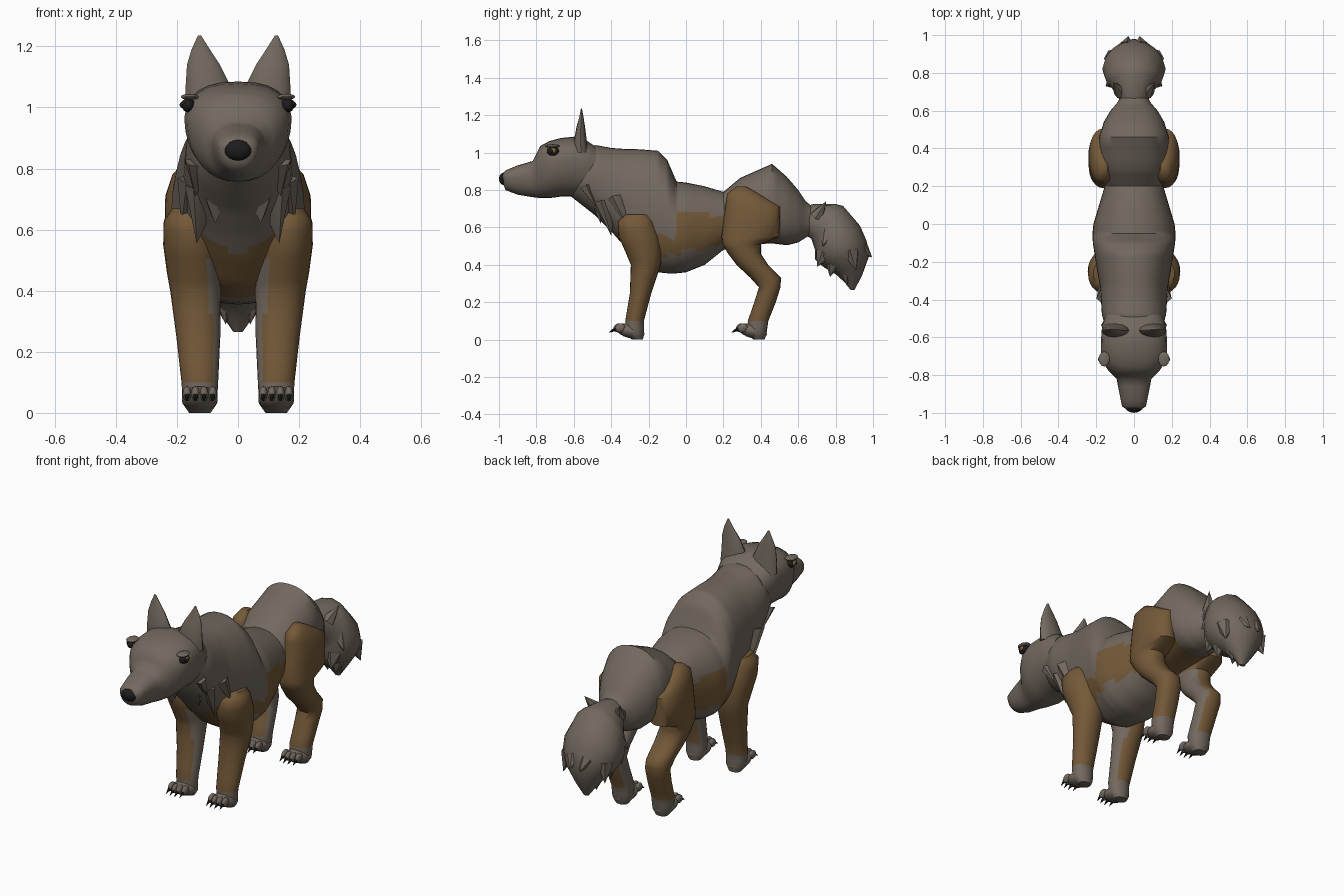
import bpy, bmesh, math
from mathutils import Vector, Matrix


def material(name, rgb):
    m = bpy.data.materials.new(name)
    m.diffuse_color = (*rgb, 1)
    return m


GREY = material("grey_fur", (0.17, 0.14, 0.113))
BROWN = material("brown_fur", (0.175, 0.10, 0.040))
BLACK = material("black", (0.012, 0.012, 0.013))
AMBER = material("amber", (0.25, 0.14, 0.03))


def finish(bm, name, mats, rule=None, angle=50):
    bmesh.ops.recalc_face_normals(bm, faces=bm.faces[:])
    bm.normal_update()
    if rule:
        for f in bm.faces:
            f.material_index = int(rule(f.calc_center_median(), f.normal))
    me = bpy.data.meshes.new(name)
    bm.to_mesh(me)
    bm.free()
    for m in mats:
        me.materials.append(m)
    me.shade_smooth()
    me.set_sharp_from_angle(angle=math.radians(angle))
    ob = bpy.data.objects.new(name, me)
    bpy.context.collection.objects.link(ob)
    return ob


def loft(name, rows, mats=(GREY,), rule=None, side=1, seg=24, sub=1, power=1.0, taper=0.0):
    """Skin oval rings; each row is y1, z1, y2, z2, half width, x centre."""
    fine = []
    for a, b in zip(rows, rows[1:]):
        for i in range(sub):
            fine.append([p + (q - p) * i / sub for p, q in zip(a, b)])
    fine.append(rows[-1])
    bm = bmesh.new()
    rings = []
    for y1, z1, y2, z2, rx, xc in fine:
        ring = []
        for k in range(seg):
            t = 2 * math.pi * k / seg
            c = math.copysign(abs(math.cos(t)) ** power, math.cos(t))
            s = math.copysign(abs(math.sin(t)) ** power, math.sin(t))
            ring.append(bm.verts.new((side * (xc + rx * c * (1 + taper * s)),
                                      (y1 + y2) / 2 + s * (y2 - y1) / 2,
                                      (z1 + z2) / 2 + s * (z2 - z1) / 2)))
        rings.append(ring)
    for a, b in zip(rings, rings[1:]):
        for k in range(seg):
            j = (k + 1) % seg
            bm.faces.new((a[k], a[j], b[j], b[k]))
    bm.faces.new(rings[0])
    bm.faces.new(rings[-1])
    return finish(bm, name, mats, rule)


def ball(name, centre, radii, mat, tilt=0.0):
    bm = bmesh.new()
    mx = (Matrix.Translation(centre) @ Matrix.Rotation(tilt, 4, 'X')
          @ Matrix.Diagonal((*radii, 1)))
    bmesh.ops.create_uvsphere(bm, u_segments=14, v_segments=9, radius=1, matrix=mx)
    return finish(bm, name, [mat])


def spike(name, base, tip, r, mat, seg=6, flat=1.0):
    base, tip = Vector(base), Vector(tip)
    d = tip - base
    mx = (Matrix.Translation((base + tip) / 2) @ d.to_track_quat('Z', 'Y').to_matrix().to_4x4()
          @ Matrix.Diagonal((1, flat, 1, 1)))
    bm = bmesh.new()
    bmesh.ops.create_cone(bm, cap_ends=True, segments=seg, radius1=r, radius2=0,
                          depth=d.length, matrix=mx)
    return finish(bm, name, [mat])


# Torso with thick mane, brown flanks and grey belly
def torso_rule(c, n):
    if c.y < -0.17:
        return c.z < 0.52 + 0.6 * abs(c.x)
    top = 0.55 if c.y < -0.05 else 0.67
    return 0.47 + 0.2 * c.y < c.z < top


def upright(y, lo, hi, w):
    return (y, lo, y, hi, w, 0)


loft("torso", [upright(*r) for r in (
    (-0.62, 0.77, 1.04, 0.11), (-0.55, 0.715, 1.03, 0.15), (-0.48, 0.66, 1.04, 0.17),
    (-0.40, 0.58, 1.025, 0.175), (-0.33, 0.50, 1.02, 0.18), (-0.25, 0.42, 1.018, 0.195),
    (-0.15, 0.36, 1.01, 0.21), (-0.10, 0.355, 0.96, 0.218), (-0.05, 0.355, 0.845, 0.22),
    (0.00, 0.36, 0.84, 0.215), (0.10, 0.40, 0.82, 0.185), (0.20, 0.48, 0.79, 0.155),
    (0.28, 0.50, 0.77, 0.14))], (GREY, BROWN), torso_rule, seg=40, sub=4, power=0.9)

# Hips rising to a hump, narrowing to the tail root
loft("hips", [upright(*r) for r in (
    (0.20, 0.49, 0.79, 0.15), (0.29, 0.505, 0.865, 0.18), (0.46, 0.515, 0.94, 0.185),
    (0.54, 0.505, 0.87, 0.16), (0.60, 0.52, 0.80, 0.125), (0.64, 0.545, 0.74, 0.09),
    (0.69, 0.57, 0.70, 0.06))], (GREY, BROWN),
    lambda c, n: c.y < 0.5 and c.z < 0.57, seg=32, sub=3, power=0.88)

# Bushy drooping tail
loft("tail", [(0.62, 0.57, 0.63, 0.71, 0.065, 0), (0.67, 0.54, 0.68, 0.725, 0.085, 0),
              (0.69, 0.48, 0.80, 0.725, 0.13, 0), (0.69, 0.43, 0.84, 0.715, 0.15, 0),
              (0.71, 0.41, 0.93, 0.61, 0.168, 0), (0.74, 0.385, 0.965, 0.53, 0.155, 0),
              (0.80, 0.35, 0.98, 0.45, 0.11, 0), (0.85, 0.305, 0.94, 0.34, 0.055, 0),
              (0.88, 0.265, 0.90, 0.265, 0.015, 0)], seg=16)
for s in (1, -1):
    for base, tip, r in (((0.08, 0.74, 0.46), (0.09, 0.70, 0.39), 0.05),
                         ((0.07, 0.79, 0.42), (0.07, 0.77, 0.335), 0.05),
                         ((0.05, 0.85, 0.40), (0.04, 0.86, 0.29), 0.05),
                         ((0.04, 0.94, 0.49), (0.03, 0.995, 0.44), 0.04),
                         ((0.11, 0.88, 0.47), (0.13, 0.91, 0.37), 0.05),
                         ((0.07, 0.70, 0.66), (0.11, 0.75, 0.74), 0.04),
                         ((0.10, 0.76, 0.56), (0.15, 0.73, 0.50), 0.05)):
        spike("tail_tuft", (s * base[0], *base[1:]), (s * tip[0], *tip[1:]), r, GREY)

# Head and tapering muzzle
loft("head", [upright(*r) for r in (
    (-0.98, 0.84, 0.885, 0.04), (-0.965, 0.80, 0.905, 0.062), (-0.90, 0.775, 0.932, 0.075),
    (-0.82, 0.762, 0.955, 0.09), (-0.78, 0.757, 1.035, 0.13), (-0.73, 0.757, 1.062, 0.162),
    (-0.67, 0.765, 1.078, 0.172), (-0.60, 0.765, 1.085, 0.17), (-0.54, 0.76, 1.07, 0.165),
    (-0.48, 0.78, 1.03, 0.145))], seg=28, sub=2, power=0.85, taper=0.16)
ball("nose", (0, -0.972, 0.86), (0.045, 0.028, 0.034), BLACK)

# Ruff in the middle of the chest
spike("chest_tuft", (0, -0.46, 0.74), (0, -0.44, 0.64), 0.08, GREY, flat=0.6)

for s in (1, -1):
    # Pointed ears
    loft("ear", [(-0.60, 1.00, -0.52, 1.00, 0.070, 0.102), (-0.60, 1.06, -0.53, 1.06, 0.076, 0.096),
                 (-0.585, 1.14, -0.54, 1.14, 0.054, 0.113), (-0.57, 1.19, -0.548, 1.19, 0.030, 0.122),
                 (-0.562, 1.236, -0.556, 1.236, 0.005, 0.126)], side=s, seg=12)
    # Eyes with dark rims and a brow
    ball("eye_rim", (s * 0.163, -0.712, 1.008), (0.022, 0.033, 0.024), BLACK)
    ball("eye", (s * 0.167, -0.712, 1.010), (0.022, 0.022, 0.017), AMBER)
    ball("pupil", (s * 0.178, -0.718, 1.009), (0.0135, 0.011, 0.012), BLACK)
    ball("brow", (s * 0.158, -0.715, 1.035), (0.030, 0.040, 0.010), GREY)
    # Ruff tufts hanging over the chest
    for base, tip, r in (((0.11, -0.43, 0.74), (0.135, -0.40, 0.555), 0.075),
                         ((0.07, -0.48, 0.74), (0.075, -0.455, 0.62), 0.06),
                         ((0.14, -0.36, 0.76), (0.185, -0.32, 0.62), 0.075),
                         ((0.12, -0.53, 0.82), (0.14, -0.48, 0.71), 0.06)):
        spike("ruff_tuft", (s * base[0], *base[1:]), (s * tip[0], *tip[1:]), r, GREY, flat=0.6)

    # Legs: brown outside, grey inside and at the paws
    def leg_rule(c, n, s=s):
        return c.z > 0.09 and (n.x * s > -0.55 or c.z > 0.5)

    def level(z, front, back, w, x):
        return (front, z, back, z, w, x)

    loft("front_leg", [level(*r) for r in (
        (0.00, -0.29, -0.23, 0.035, 0.125), (0.03, -0.32, -0.225, 0.056, 0.125),
        (0.10, -0.325, -0.225, 0.060, 0.125), (0.25, -0.30, -0.185, 0.072, 0.130),
        (0.40, -0.295, -0.135, 0.083, 0.139), (0.46, -0.32, -0.13, 0.088, 0.145),
        (0.55, -0.36, -0.14, 0.090, 0.155), (0.63, -0.365, -0.17, 0.080, 0.163),
        (0.67, -0.33, -0.19, 0.060, 0.155))], (GREY, BROWN), leg_rule, s, sub=2)
    loft("hind_leg", [level(*r) for r in (
        (0.00, 0.36, 0.42, 0.035, 0.125), (0.03, 0.335, 0.43, 0.056, 0.125),
        (0.10, 0.33, 0.44, 0.060, 0.125), (0.20, 0.365, 0.48, 0.062, 0.130),
        (0.28, 0.39, 0.505, 0.066, 0.136), (0.33, 0.345, 0.508, 0.068, 0.140),
        (0.40, 0.27, 0.44, 0.075, 0.147), (0.46, 0.225, 0.40, 0.078, 0.153),
        (0.51, 0.195, 0.40, 0.080, 0.158), (0.55, 0.19, 0.50, 0.080, 0.162),
        (0.71, 0.21, 0.505, 0.075, 0.163), (0.78, 0.22, 0.39, 0.050, 0.165),
        (0.82, 0.27, 0.32, 0.020, 0.160))], (GREY, BROWN), leg_rule, s, sub=2, power=0.9)

    # Paws with four toes and claws
    for label, y in (("front", 0.0), ("hind", 0.655)):
        ball(label + "_paw", (s * 0.125, y - 0.298, 0.046), (0.060, 0.078, 0.038), GREY, -0.25)
        for i in range(4):
            x = s * (0.125 + (i - 1.5) * 0.028)
            fwd = 0.008 if i in (1, 2) else 0.0
            ball(label + "_toe", (x, y - 0.352 - fwd, 0.063), (0.0145, 0.028, 0.024), GREY, 0.3)
            spike(label + "_claw", (x, y - 0.37 - fwd, 0.058), (x, y - 0.405 - fwd, 0.038),
                  0.010, BLACK)
